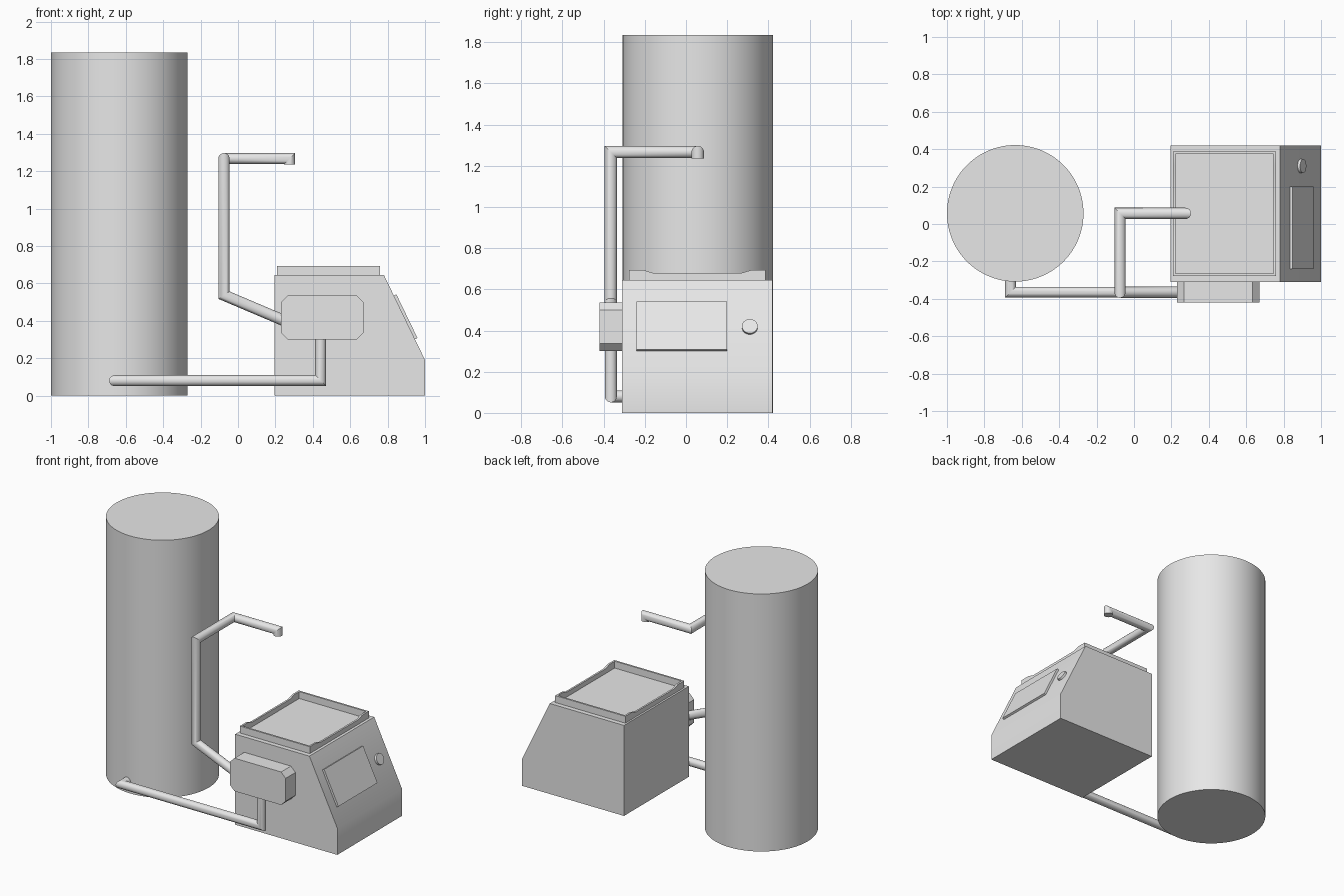
import bpy, bmesh
from math import radians, cos, sin, pi
from mathutils import Vector, Matrix

cube = bpy.data.objects.get("Cube")
if cube:
    bpy.data.objects.remove(cube, do_unlink=True)

grey = bpy.data.materials.new("light grey")
grey.use_nodes = True
grey.diffuse_color = (0.8, 0.8, 0.8, 1)
for node in grey.node_tree.nodes:
    if node.type == 'BSDF_PRINCIPLED':
        node.inputs["Base Color"].default_value = grey.diffuse_color


def finish(name, bm):
    """Turn a bmesh into a shaded, coloured object."""
    bmesh.ops.recalc_face_normals(bm, faces=bm.faces)
    mesh = bpy.data.meshes.new(name)
    bm.to_mesh(mesh)
    bm.free()
    mesh.shade_smooth()
    mesh.set_sharp_from_angle(angle=radians(30))
    mesh.materials.append(grey)
    obj = bpy.data.objects.new(name, mesh)
    bpy.context.collection.objects.link(obj)
    return obj


def prism(name, profile, axis, start, end):
    """Extrude a flat profile along x or y."""
    bm = bmesh.new()
    place = (lambda u, v: (start, u, v)) if axis == 'x' else (lambda u, v: (u, start, v))
    face = bm.faces.new([bm.verts.new(place(u, v)) for u, v in profile])
    out = bmesh.ops.extrude_face_region(bm, geom=[face])
    step = Vector((1, 0, 0) if axis == 'x' else (0, 1, 0)) * (end - start)
    bmesh.ops.translate(bm, vec=step, verts=[g for g in out["geom"] if isinstance(g, bmesh.types.BMVert)])
    return finish(name, bm)


def rect(u0, u1, v0, v1):
    return [(u0, v0), (u1, v0), (u1, v1), (u0, v1)]


def cylinder(name, radius, depth, matrix, segments):
    bm = bmesh.new()
    bmesh.ops.create_cone(bm, cap_ends=True, segments=segments, radius1=radius,
                          radius2=radius, depth=depth, matrix=matrix)
    return finish(name, bm)


def pipe(name, path, radius, segments=24):
    """Round pipe with mitred corners."""
    pts = [Vector(p) for p in path]
    dirs = [(b - a).normalized() for a, b in zip(pts, pts[1:])]
    side = dirs[0].orthogonal().normalized()
    up = dirs[0].cross(side)
    ring = [pts[0] + radius * (side * cos(2 * pi * i / segments) + up * sin(2 * pi * i / segments))
            for i in range(segments)]
    bm = bmesh.new()
    rows = [[bm.verts.new(p) for p in ring]]
    for i, d in enumerate(dirs):
        normal = d + dirs[min(i + 1, len(dirs) - 1)]
        ring = [p + d * ((pts[i + 1] - p).dot(normal) / d.dot(normal)) for p in ring]
        rows.append([bm.verts.new(p) for p in ring])
    for low, high in zip(rows, rows[1:]):
        for i in range(segments):
            j = (i + 1) % segments
            bm.faces.new((low[i], low[j], high[j], high[i]))
    bm.faces.new(rows[0])
    bm.faces.new(rows[-1])
    return finish(name, bm)


# Storage tank
HEIGHT = 1.835
cylinder("tank", 0.365, HEIGHT, Matrix.Translation((-0.635, 0.057, HEIGHT / 2)), 96)

# Machine housing with a sloped control face
FRONT, BACK = -0.31, 0.42
slope_top, slope_low = Vector((0.78, 0, 0.645)), Vector((1, 0, 0.19))
prism("housing", [(0.195, 0), (1, 0), (1, 0.19), (0.78, 0.645), (0.195, 0.645)], 'y', FRONT, BACK)

# Tray rim: full-height front and back walls, dipped side walls
X0, X1, Y0, Y1, BASE, RIM, DIP, WALL = 0.208, 0.76, -0.277, 0.387, 0.64, 0.694, 0.679, 0.013
prism("tray_front_wall", rect(X0, X1, BASE, RIM), 'y', Y0, Y0 + WALL)
prism("tray_back_wall", rect(X0, X1, BASE, RIM), 'y', Y1 - WALL, Y1)
dipped = [(Y0, BASE), (Y1, BASE), (Y1, RIM), (Y1 - 0.07, RIM), (Y1 - 0.12, DIP),
          (Y0 + 0.12, DIP), (Y0 + 0.07, RIM), (Y0, RIM)]
prism("tray_right_wall", dipped, 'x', X0, X0 + WALL)
prism("tray_left_wall", dipped, 'x', X1 - WALL, X1)

# Screen and knob on the sloped face
down = (slope_low - slope_top).normalized()
out = Vector((-down.z, 0, down.x))
THICK = 0.015


def on_slope(z):
    return slope_top.lerp(slope_low, (slope_top.z - z) / (slope_top.z - slope_low.z))


a, b = on_slope(0.535), on_slope(0.301)
corners = [a - out * 0.005, b - out * 0.005, b + out * THICK, a + out * THICK]
prism("screen", [(c.x, c.z) for c in corners], 'y', -0.24, 0.2)
turn = Vector((0, 0, 1)).rotation_difference(out).to_matrix().to_4x4()
spot = on_slope(0.415) + out * (THICK / 2)
cylinder("knob", 0.038, THICK, Matrix.Translation((spot.x, 0.31, spot.z)) @ turn, 32)

# Pump box with clipped corners
L, R, B, T, C = 0.23, 0.67, 0.3, 0.535, 0.036
prism("pump_box", [(L + C, B), (R - C, B), (R, B + C), (R, T - C),
                   (R - C, T), (L + C, T), (L, T - C), (L, B + C)], 'y', -0.42, FRONT)

# Pipes: tank to pump, and pump to spout
LINE = -0.365
pipe("supply_pipe", [(-0.66, -0.29, 0.08), (-0.66, LINE, 0.08),
                     (0.442, LINE, 0.08), (0.442, LINE, 0.32)], 0.029)
pipe("spout_pipe", [(0.26, LINE, 0.395), (-0.075, LINE, 0.537), (-0.075, LINE, 1.267),
                    (-0.075, 0.057, 1.267), (0.275, 0.057, 1.267), (0.275, 0.057, 1.235)], 0.03)
